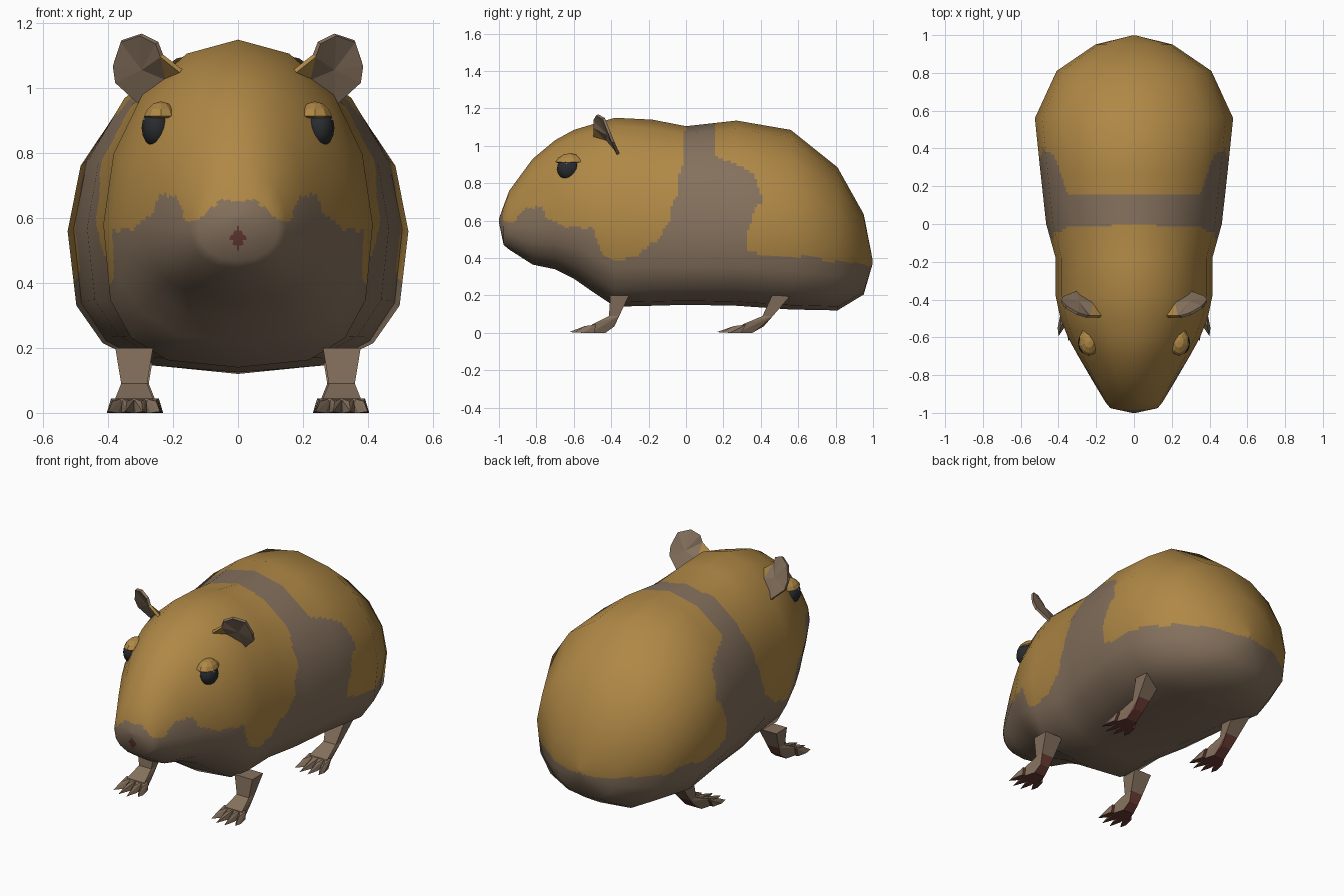
import bpy, bmesh, math
from mathutils import Vector, Matrix

if "Cube" in bpy.data.objects:
    bpy.data.objects.remove(bpy.data.objects["Cube"])


def material(name, rgb):
    m = bpy.data.materials.new(name)
    m.diffuse_color = (*rgb, 1)
    m.use_nodes = True
    m.node_tree.nodes["Principled BSDF"].inputs["Base Color"].default_value = m.diffuse_color
    return m


GOLD = material("golden fur", (0.43, 0.245, 0.06))
GREY = material("taupe fur", (0.235, 0.165, 0.11))
RED = material("dark red skin", (0.15, 0.045, 0.035))
BLACK = material("eye black", (0.022, 0.025, 0.028))
GLINT = material("eye glint", (0.5, 0.5, 0.5))


def lerp(table, v):
    """Piecewise linear lookup."""
    if v <= table[0][0]:
        return table[0][1]
    for (a, p), (b, q) in zip(table, table[1:]):
        if v <= b:
            return p + (q - p) * (v - a) / (b - a)
    return table[-1][1]


def finish(name, bm, mats, smooth=False, mirror=True, thick=0):
    me = bpy.data.meshes.new(name)
    bm.to_mesh(me)
    bm.free()
    for m in mats:
        me.materials.append(m)
    if smooth:
        me.shade_smooth()
    ob = bpy.data.objects.new(name, me)
    bpy.context.collection.objects.link(ob)
    if thick:
        sol = ob.modifiers.new("thickness", 'SOLIDIFY')
        sol.thickness = thick
        sol.offset = 0
    if mirror:
        mir = ob.modifiers.new("mirror", 'MIRROR')
        mir.use_mirror_merge = False
    return ob


# ---- coat pattern: muzzle, belly and saddle band are taupe
MUZZLE = [(0, .66), (.05, .66), (.09, .62), (.12, .59), (.165, .60), (.19, .67),
          (.24, .67), (.27, .61), (.32, .57), (.42, .555)]
CHEEK = [(-.5, .56), (-.48, .50), (-.45, .42), (-.38, .385), (.3, .42), (.6, .41), (1, .36)]
BAND_FRONT = [(.38, -.40), (.41, -.27), (.5, -.15), (.57, -.10), (.75, -.05), (.92, -.02), (1.1, 0)]
BAND_BACK = [(.40, .45), (.45, .31), (.55, .33), (.65, .37), (.7, .40), (.77, .40),
             (.85, .36), (.90, .27), (.945, .16), (1.1, .16)]


def coat(c):
    x, y, z = abs(c.x), c.y, c.z
    if y < -.97 and x + abs(z - .538) * .8 < .027:
        return 2                                        # nose
    wob = .006 * math.sin(47 * y + 31 * x)
    limit = lerp(MUZZLE, x) if y < -.5 else lerp(CHEEK, y)
    if z < limit + wob:
        return 1
    wob = .006 * math.sin(53 * z + 29 * x)
    return int(lerp(BAND_FRONT, z) + wob < y < lerp(BAND_BACK, z) + wob)


# ---- body: y, bottom, top, half width, height of widest point, belly squareness
SECTIONS = [
    (-1.0, .59, .61, .01, .60, 2), (-.975, .47, .68, .125, .57, 2.2),
    (-.945, .445, .76, .15, .57, 2.2), (-.82, .365, .93, .225, .57, 2.2),
    (-.70, .34, 1.03, .295, .58, 2.2), (-.60, .29, 1.085, .35, .58, 2.3),
    (-.50, .22, 1.115, .39, .58, 2.5), (-.38, .14, 1.15, .415, .58, 3),
    (-.18, .145, 1.14, .415, .58, 3), (.0, .15, 1.105, .465, .57, 3),
    (.27, .145, 1.135, .495, .57, 3), (.56, .125, 1.085, .525, .56, 3),
    (.81, .12, .885, .41, .50, 2.8), (.95, .205, .635, .205, .41, 2.3),
    (.998, .37, .39, .01, .38, 2)]
SIDES, CUTS = 16, 12


def ring(y, lo, hi, hw, zc, n):
    pts = []
    for j in range(SIDES):
        t = 2 * math.pi * j / SIDES
        s, c = math.sin(t), math.cos(t)
        e = 1 if c > -1e-6 else 2 / n
        x = math.copysign(abs(s) ** e, s) * hw
        z = zc + (hi - zc) * c if c > -1e-6 else zc - (zc - lo) * abs(c) ** e
        pts.append(Vector((x, y, z)))
    return pts


def loft(rings):
    rows, n = len(rings), len(rings[0])
    faces = [(k * n + j, k * n + (j + 1) % n, (k + 1) * n + (j + 1) % n, (k + 1) * n + j)
             for k in range(rows - 1) for j in range(n)]
    faces += [tuple(range(n))[::-1], tuple(range((rows - 1) * n, rows * n))]
    me = bpy.data.meshes.new("body")
    me.from_pydata([v for r in rings for v in r], [], faces)
    me.update()
    return me


def refine(grid):
    """Split every coarse cell finely while keeping its flat outline."""
    out = []
    for k in range(len(grid) - 1):
        steps = max(8, round((SECTIONS[k + 1][0] - SECTIONS[k][0]) / .014))
        for s in range(steps + (k == len(grid) - 2)):
            row = [a.lerp(b, s / steps) for a, b in zip(grid[k], grid[k + 1])]
            out.append([row[j].lerp(row[(j + 1) % SIDES], i / CUTS)
                        for j in range(SIDES) for i in range(CUTS)])
    return out


coarse = [ring(*s) for s in SECTIONS]
cage = loft(coarse)
flat = [v.normal.copy() for v in cage.vertices]
normals = [flat[k * SIDES:(k + 1) * SIDES] for k in range(len(SECTIONS))]
bpy.data.meshes.remove(cage)
me = loft(refine(coarse))
for m in (GOLD, GREY, RED):
    me.materials.append(m)
for p in me.polygons:
    p.material_index = coat(p.center)
me.shade_smooth()
me.normals_split_custom_set_from_vertices([v.normalized() for r in refine(normals) for v in r])
bpy.context.collection.objects.link(bpy.data.objects.new("body", me))

# ---- ears: cupped fan with a golden root
EAR = [(.165, -.49, 1.045), (.235, -.49, 1.10), (.25, -.49, 1.14), (.30, -.475, 1.165),
       (.36, -.44, 1.145), (.385, -.41, 1.07), (.378, -.39, 1.02), (.30, -.36, .95),
       (.22, -.42, 1.03)]
bm = bmesh.new()
v = [bm.verts.new(p) for p in EAR]
mid = bm.verts.new((.295, -.415, 1.06))
bm.faces.new((v[0], v[1], v[8]))
loop = v[1:]
for a, b in zip(loop, loop[1:] + loop[:1]):
    bm.faces.new((a, b, mid)).material_index = 1
bmesh.ops.recalc_face_normals(bm, faces=bm.faces)
finish("ears", bm, [GOLD, GREY], thick=.015)


# ---- eyes, glints and brow lids
def ball(center, scale, seg, rings):
    b = bmesh.new()
    bmesh.ops.create_uvsphere(b, u_segments=seg, v_segments=rings, radius=1,
                              matrix=Matrix.LocRotScale(Vector(center), None, Vector(scale)))
    return b


finish("eyes", ball((.252, -.63, .878), (.045, .06, .06), 12, 8), [BLACK], smooth=True)
finish("eye_glints", ball((.288, -.638, .903), (.006, .008, .006), 6, 4), [GLINT])
bm = ball((.238, -.622, .878), (.056, .082, .077), 10, 8)
bmesh.ops.bisect_plane(bm, geom=bm.verts[:] + bm.edges[:] + bm.faces[:],
                       plane_co=(.24, -.622, .912), plane_no=(0, 0, 1), clear_inner=True)
finish("brow_lids", bm, [GOLD], thick=.01)


# ---- legs with four pointed toes and red soles
def hull(bm, pts):
    vs = [bm.verts.new(p) for p in pts]
    res = bmesh.ops.convex_hull(bm, input=vs)
    bmesh.ops.delete(bm, geom=[g for g in res["geom_interior"]
                               if isinstance(g, bmesh.types.BMVert)], context='VERTS')


def leg(name, x0, y0, lean):
    bm = bmesh.new()
    ankle = [(s * .04, y, .09) for s in (-1, 1) for y in (-.03, .025)]
    hull(bm, ankle + [(s * .058, y, .20) for s in (-1, 1) for y in (-.045, .055)])
    hull(bm, ankle + [(s * .03, .01, .035) for s in (-1, 1)]
         + [(s * .035, -.03, 0) for s in (-1, 1)]
         + [(s * .058, -.11, z) for s in (-1, 1) for z in (0, .045)])
    for i in (-1.5, -.5, .5, 1.5):
        reach = -.225 if abs(i) < 1 else -.195
        hull(bm, [(.034 * i + s * .02, -.09, z) for s in (-1, 1) for z in (0, .045)]
             + [(.045 * i + s * .017, -.15, 0) for s in (-1, 1)]
             + [(.045 * i, -.15, .036), (.053 * i, reach, .004)])
    for w in bm.verts:
        w.co += Vector((x0, y0 + lean * w.co.z / .15, 0))
    bmesh.ops.recalc_face_normals(bm, faces=bm.faces)
    bm.normal_update()
    for f in bm.faces:
        low = f.calc_center_median().z < .1
        f.material_index = int(low and (f.normal.z < -.4 or f.normal.y > .6))
    finish(name, bm, [GREY, RED])


leg("front_legs", .32, -.40, .03)
leg("hind_legs", .315, .385, .09)
